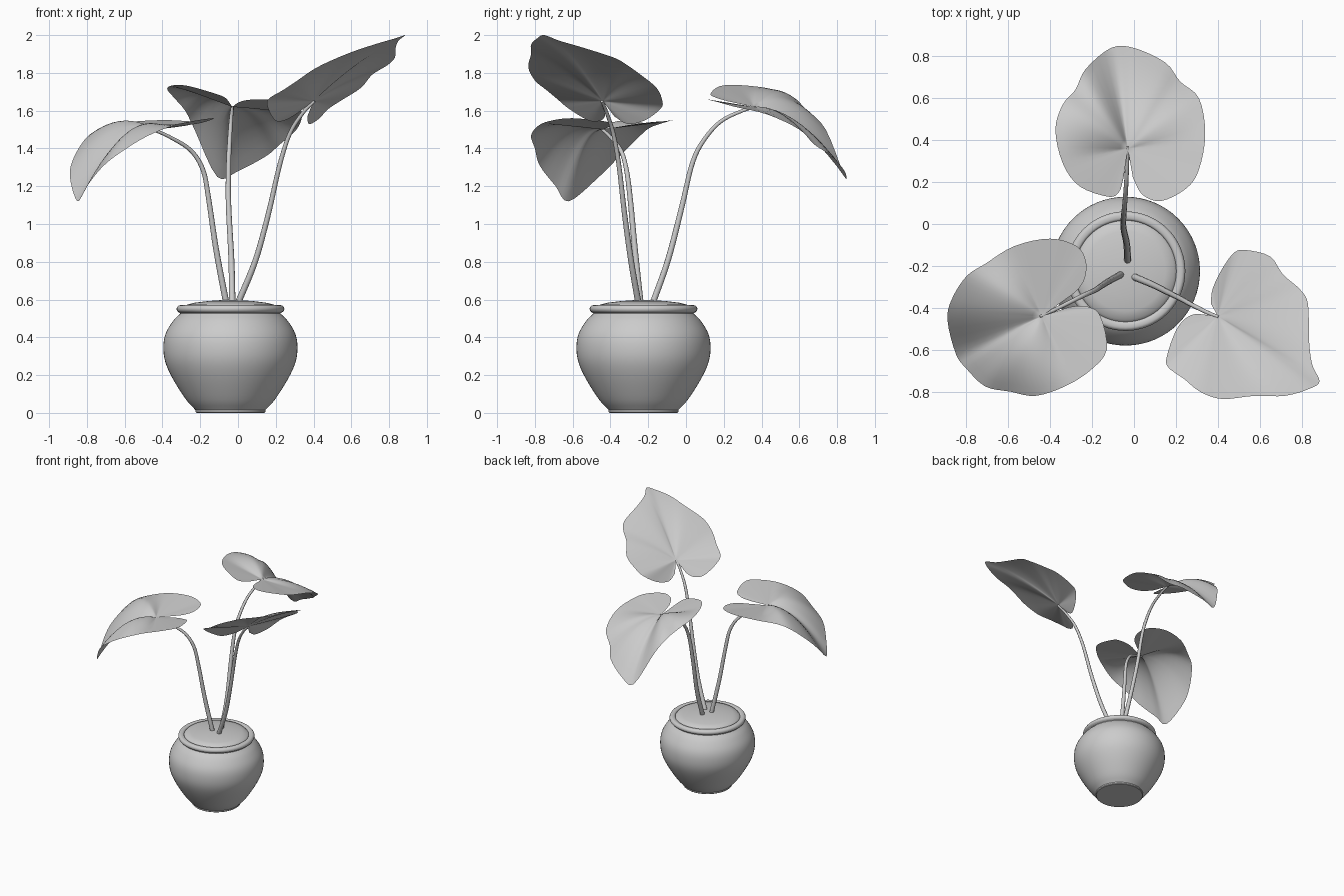
import bpy, bmesh, math
from mathutils import Vector

POT = Vector((-0.04, -0.225, 0))


def finish(name, bm, angle=40):
    me = bpy.data.meshes.new(name)
    bm.to_mesh(me)
    bm.free()
    ob = bpy.data.objects.new(name, me)
    bpy.context.collection.objects.link(ob)
    bpy.ops.object.select_all(action='DESELECT')
    ob.select_set(True)
    bpy.context.view_layer.objects.active = ob
    bpy.ops.object.shade_smooth_by_angle(angle=math.radians(angle))
    return ob


def lathe(name, profile, steps=64):
    bm = bmesh.new()
    vs = [bm.verts.new((r, 0, z)) for r, z in profile]
    es = [bm.edges.new(p) for p in zip(vs, vs[1:])]
    bmesh.ops.spin(bm, geom=vs + es, cent=(0, 0, 0), axis=(0, 0, 1),
                   angle=math.tau, steps=steps)
    bmesh.ops.remove_doubles(bm, verts=bm.verts, dist=1e-4)
    bmesh.ops.recalc_face_normals(bm, faces=bm.faces)
    bmesh.ops.translate(bm, verts=bm.verts, vec=POT)
    return finish(name, bm)


def smooth_path(pts, sub):
    """Catmull-Rom interpolation through an open list of points."""
    p = [Vector(q) for q in pts]
    p = [2 * p[0] - p[1]] + p + [2 * p[-1] - p[-2]]
    out = []
    for a, b, c, d in zip(p, p[1:], p[2:], p[3:]):
        for k in range(sub):
            t = k / sub
            out.append(0.5 * (2 * b + (c - a) * t + (2 * a - 5 * b + 4 * c - d) * t * t
                              + (3 * b - a - 3 * c + d) * t ** 3))
    return out + [p[-2]]


def stem(name, pts, r0=0.017, r1=0.008, sides=10):
    path = smooth_path(pts, 5)
    bm = bmesh.new()
    rings = []
    for i, c in enumerate(path):
        d = (path[min(i + 1, len(path) - 1)] - path[max(i - 1, 0)]).normalized()
        u = Vector((-d.y, d.x, 0)).normalized()
        w = d.cross(u)
        r = r0 + (r1 - r0) * i / (len(path) - 1)
        rings.append([bm.verts.new(c + r * (u * math.cos(a) + w * math.sin(a)))
                      for a in (math.tau * k / sides for k in range(sides))])
    for a, b in zip(rings, rings[1:]):
        for k in range(sides):
            m = (k + 1) % sides
            bm.faces.new((a[k], a[m], b[m], b[k]))
    bm.faces.new(rings[0][::-1])
    bm.faces.new(rings[-1])
    return finish(name, bm)


def leaf(name, centre, tip, bulge, edge, rings=10):
    """Blade fanned from the stem joint to its edge, arched along the midrib."""
    c = Vector(centre)
    axis = (Vector(tip) - c).to_2d().normalized()
    bm = bmesh.new()
    hub = bm.verts.new(c)
    spokes = []
    for e in smooth_path(edge, 4):
        along = max(0, (e - c).to_2d().normalized().dot(axis))
        spokes.append([bm.verts.new(c.lerp(e, t) + Vector((0, 0, bulge * along * 4 * t * (1 - t))))
                       for t in (k / rings for k in range(1, rings + 1))])
    for a, b in zip(spokes, spokes[1:]):
        bm.faces.new((hub, a[0], b[0]))
        for k in range(rings - 1):
            bm.faces.new((a[k], a[k + 1], b[k + 1], b[k]))
    bmesh.ops.recalc_face_normals(bm, faces=bm.faces)
    if sum(f.normal.z for f in bm.faces) < 0:
        bmesh.ops.reverse_faces(bm, faces=bm.faces)
    return finish(name, bm, 60)


# Pot with rolled rim
body = smooth_path([(0.185, 0.015, 0), (0.235, 0.07, 0), (0.305, 0.18, 0), (0.345, 0.27, 0),
                    (0.355, 0.35, 0), (0.343, 0.42, 0), (0.305, 0.485, 0), (0.266, 0.525, 0)], 4)
rim = smooth_path([(0.266, 0.528, 0), (0.281, 0.538, 0), (0.285, 0.553, 0), (0.276, 0.567, 0),
                   (0.26, 0.57, 0), (0.245, 0.565, 0), (0.238, 0.545, 0)], 3)
lathe("pot", [(0, 0), (0.18, 0), (0.185, 0.005)] + [(p.x, p.y) for p in body + rim])

# Soil mound
lathe("soil", [(0.242, 0.56), (0.23, 0.573), (0.19, 0.583), (0.12, 0.592), (0.05, 0.597), (0, 0.598)])

# Stems
stem("back_stem", [(-0.03, -0.18, 0.57), (-0.035, -0.095, 0.81), (-0.05, -0.02, 1.1),
                   (-0.05, 0.03, 1.31), (-0.045, 0.085, 1.43), (-0.038, 0.18, 1.54),
                   (-0.032, 0.3, 1.6), (-0.03, 0.37, 1.618)])
stem("left_stem", [(-0.06, -0.24, 0.57), (-0.115, -0.27, 0.86), (-0.155, -0.295, 1.13),
                   (-0.185, -0.315, 1.285), (-0.25, -0.345, 1.39), (-0.36, -0.4, 1.46),
                   (-0.45, -0.442, 1.5)])
stem("right_stem", [(-0.005, -0.25, 0.57), (0.09, -0.29, 0.8), (0.16, -0.325, 1.05),
                    (0.22, -0.355, 1.31), (0.275, -0.385, 1.48), (0.345, -0.42, 1.59),
                    (0.405, -0.445, 1.65)])

# Leaves: edge runs from one side of the cleft round the tip to the other
leaf("back_leaf", (-0.03, 0.36, 1.62), (-0.1, 0.84, 1.25), 0.08, [
    (-0.005, 0.22, 1.64), (0.04, 0.14, 1.655), (0.13, 0.11, 1.66), (0.25, 0.17, 1.645),
    (0.31, 0.26, 1.62), (0.34, 0.43, 1.58), (0.31, 0.6, 1.5), (0.22, 0.68, 1.42),
    (0.15, 0.77, 1.36), (0, 0.84, 1.28), (-0.11, 0.84, 1.25), (-0.23, 0.74, 1.5),
    (-0.28, 0.64, 1.6), (-0.34, 0.57, 1.67), (-0.375, 0.45, 1.715), (-0.34, 0.29, 1.735),
    (-0.26, 0.18, 1.73), (-0.12, 0.13, 1.69), (-0.07, 0.155, 1.67), (-0.05, 0.22, 1.65)])
leaf("left_leaf", (-0.44, -0.44, 1.5), (-0.85, -0.62, 1.12), 0.1, [
    (-0.35, -0.37, 1.51), (-0.28, -0.325, 1.52), (-0.235, -0.26, 1.53), (-0.23, -0.175, 1.54),
    (-0.275, -0.105, 1.545), (-0.4, -0.07, 1.55), (-0.57, -0.105, 1.54), (-0.71, -0.19, 1.51),
    (-0.8, -0.25, 1.46), (-0.87, -0.36, 1.35), (-0.89, -0.46, 1.25), (-0.85, -0.62, 1.12),
    (-0.8, -0.69, 1.2), (-0.71, -0.775, 1.31), (-0.59, -0.8, 1.4), (-0.47, -0.82, 1.47),
    (-0.33, -0.775, 1.525), (-0.21, -0.7, 1.55), (-0.13, -0.6, 1.56), (-0.16, -0.44, 1.545),
    (-0.22, -0.395, 1.53), (-0.3, -0.395, 1.52), (-0.37, -0.42, 1.51)])
leaf("right_leaf", (0.4, -0.44, 1.65), (0.885, -0.75, 2), 0.03, [
    (0.367, -0.38, 1.57), (0.375, -0.31, 1.53), (0.42, -0.215, 1.55), (0.48, -0.135, 1.61),
    (0.54, -0.125, 1.65), (0.65, -0.155, 1.72), (0.71, -0.24, 1.79), (0.79, -0.31, 1.84),
    (0.83, -0.38, 1.88), (0.835, -0.55, 1.935), (0.85, -0.67, 1.97), (0.885, -0.75, 2),
    (0.84, -0.785, 1.985), (0.72, -0.82, 1.95), (0.575, -0.82, 1.9), (0.42, -0.835, 1.83),
    (0.315, -0.8, 1.76), (0.24, -0.74, 1.71), (0.16, -0.68, 1.66), (0.16, -0.62, 1.61),
    (0.195, -0.52, 1.55), (0.235, -0.46, 1.545), (0.29, -0.43, 1.57), (0.36, -0.437, 1.62)])
